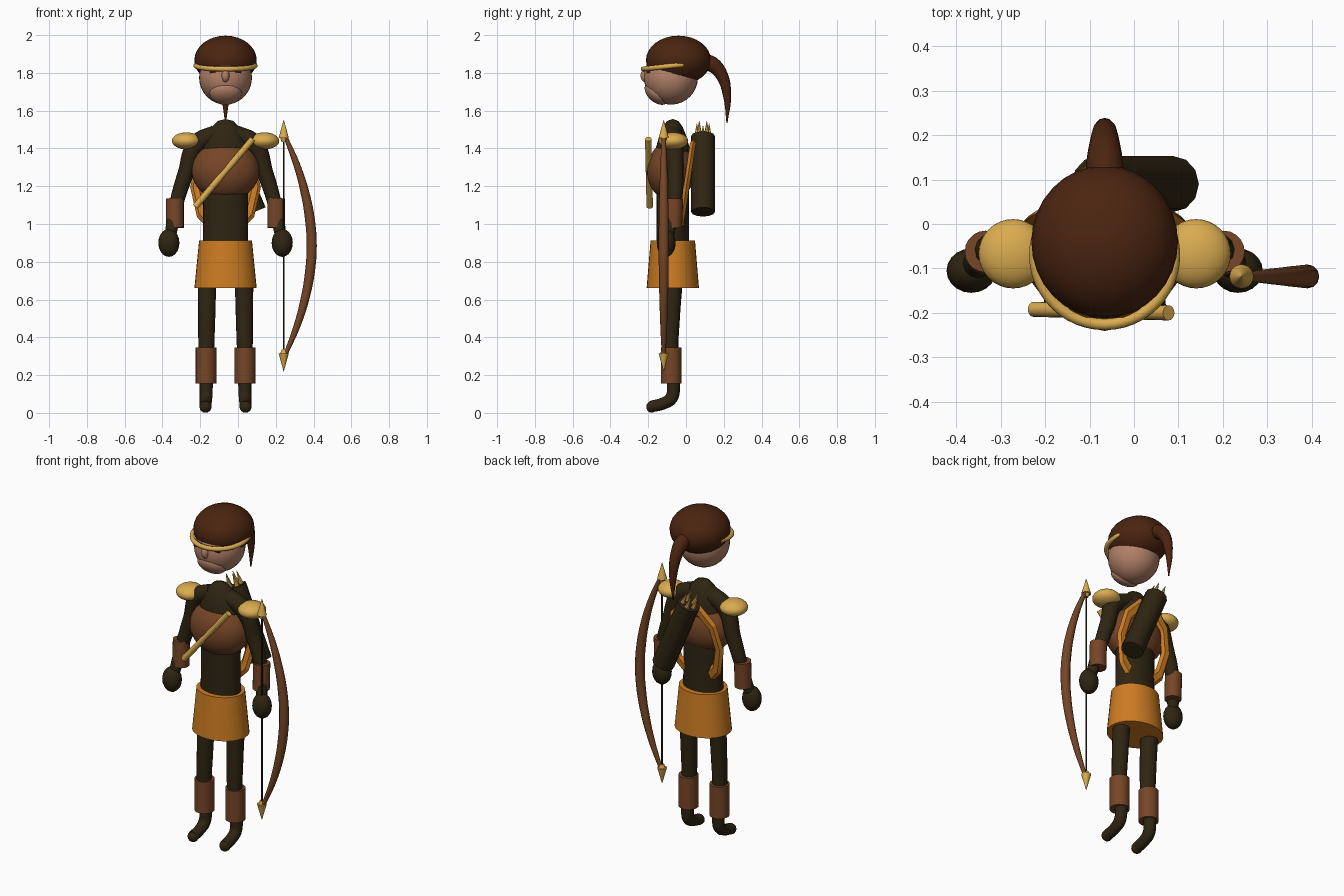
import bpy, math
from mathutils import Vector

if "Cube" in bpy.data.objects:
    bpy.data.objects.remove(bpy.data.objects["Cube"], do_unlink=True)

CX, CY = -0.066, -0.07  # centre line of the body


def material(name, r, g, b):
    m = bpy.data.materials.new(name)
    m.use_nodes = True
    m.diffuse_color = (r, g, b, 1)
    m.node_tree.nodes["Principled BSDF"].inputs["Base Color"].default_value = (r, g, b, 1)
    return m


GOLD = material("gold", 0.70, 0.41, 0.08)
ORANGE = material("orange cloth", 0.60, 0.20, 0.016)
SKIN = material("skin", 0.45, 0.22, 0.14)
LEATHER = material("brown leather", 0.18, 0.06, 0.02)
HAIR = material("dark brown hair", 0.07, 0.018, 0.005)
DARK = material("dark cloth", 0.028, 0.018, 0.006)


def finish(name, mat, angle=40):
    ob = bpy.context.object
    ob.name = ob.data.name = name
    ob.data.materials.clear()
    ob.data.materials.append(mat)
    bpy.ops.object.transform_apply(location=False, rotation=True, scale=True)
    bpy.ops.object.shade_smooth_by_angle(angle=math.radians(angle))
    return ob


def ellipsoid(name, mat, loc, radii, tilt=0, segs=32):
    bpy.ops.mesh.primitive_uv_sphere_add(segments=segs, ring_count=segs // 2,
                                         location=loc, rotation=(tilt, 0, 0))
    bpy.context.object.scale = radii
    return finish(name, mat)


def rod(name, mat, a, b, r1, r2, sides=16, flat=1.0):
    """Straight cylinder or cone from a to b."""
    a, b = Vector(a), Vector(b)
    d = b - a
    bpy.ops.mesh.primitive_cone_add(vertices=sides, radius1=r1, radius2=r2, depth=d.length,
                                    location=(a + b) / 2,
                                    rotation=d.to_track_quat('Z', 'Y').to_euler())
    bpy.context.object.scale.y = flat
    return finish(name, mat)


def tube(name, mat, points):
    """Smooth tapering tube through (x, y, z, radius) points."""
    cu = bpy.data.curves.new(name, 'CURVE')
    cu.dimensions = '3D'
    cu.bevel_depth = 1
    cu.bevel_resolution = 4
    cu.resolution_u = 8
    cu.use_fill_caps = True
    sp = cu.splines.new('BEZIER')
    sp.bezier_points.add(len(points) - 1)
    for bp, (x, y, z, r) in zip(sp.bezier_points, points):
        bp.co, bp.radius = (x, y, z), r
        bp.handle_left_type = bp.handle_right_type = 'AUTO'
    ob = bpy.data.objects.new(name, cu)
    bpy.context.collection.objects.link(ob)
    bpy.ops.object.select_all(action='DESELECT')
    ob.select_set(True)
    bpy.context.view_layer.objects.active = ob
    bpy.ops.object.convert(target='MESH')
    return finish(name, mat, 60)


# Head, jaw, nose and brow
ellipsoid("head", SKIN, (CX, -0.08, 1.775), (0.14, 0.143, 0.143))
ellipsoid("jaw", SKIN, (CX, -0.155, 1.692), (0.085, 0.075, 0.047), math.radians(-42))
ellipsoid("nose", SKIN, (CX, -0.215, 1.785), (0.022, 0.026, 0.035), segs=16)
bpy.ops.mesh.primitive_cube_add(size=1, location=(CX, -0.2, 1.815))
bpy.context.object.scale = (0.166, 0.02, 0.03)
finish("brow", HAIR)

# Hair, ponytail and headband
ellipsoid("hair", HAIR, (CX, -0.04, 1.867), (0.165, 0.172, 0.13))
tube("ponytail", HAIR, [(CX, 0.07, 1.865, 0.04), (CX, 0.135, 1.847, 0.042),
                        (CX, 0.188, 1.79, 0.033), (CX, 0.217, 1.683, 0.022),
                        (CX, 0.217, 1.535, 0.003)])
bpy.ops.mesh.primitive_torus_add(major_segments=48, minor_segments=12, major_radius=0.157,
                                 minor_radius=0.013, location=(CX, -0.07, 1.838),
                                 rotation=(0.11, 0, 0))
finish("headband", GOLD)

# Torso turned from a profile, flattened front to back
profile = [(0.12, 0.9), (0.118, 1.1), (0.125, 1.3), (0.125, 1.4), (0.1, 1.465),
           (0.072, 1.515), (0.042, 1.545), (0.001, 1.556)]
SIDES = 32
verts = [(r * math.cos(t), 0.72 * r * math.sin(t), z) for r, z in profile
         for t in (2 * math.pi * i / SIDES for i in range(SIDES))]
faces = [(k * SIDES + i, k * SIDES + (i + 1) % SIDES,
          (k + 1) * SIDES + (i + 1) % SIDES, (k + 1) * SIDES + i)
         for k in range(len(profile) - 1) for i in range(SIDES)]
mesh = bpy.data.meshes.new("torso")
mesh.from_pydata(verts, [], faces)
torso = bpy.data.objects.new("torso", mesh)
torso.location = (CX, CY, 0)
bpy.context.collection.objects.link(torso)
bpy.ops.object.select_all(action='DESELECT')
torso.select_set(True)
bpy.context.view_layer.objects.active = torso
finish("torso", DARK, 60)

# Breastplate, skirt and diagonal chest bar
ellipsoid("breastplate", LEATHER, (CX, -0.08, 1.282), (0.18, 0.127, 0.157))
rod("skirt", ORANGE, (CX, CY, 0.66), (CX, CY, 0.912), 0.165, 0.14, 32, 0.84)
rod("chest_bar", GOLD, (0.078, -0.2, 1.45), (-0.226, -0.192, 1.092), 0.017, 0.017)

# Faceted strap loop on the back
bpy.ops.mesh.primitive_torus_add(major_segments=10, minor_segments=6, major_radius=0.157,
                                 minor_radius=0.03, location=(CX, 0.002, 1.195),
                                 rotation=(math.radians(81.5), 0, 0))
bpy.context.object.scale = (1, 1.45, 0.6)
finish("back_strap", ORANGE, 20)

# Quiver with arrow tips
low, high = Vector((0.088, 0.09, 1.064)), Vector((-0.082, 0.09, 1.466))
axis = (high - low).normalized()
rod("quiver", DARK, low, high, 0.063, 0.063, 12)
across = axis.cross(Vector((0, 1, 0)))
for i in range(5):
    t = 2 * math.pi * i / 5
    p = high + 0.034 * (across * math.cos(t) + Vector((0, 1, 0)) * math.sin(t))
    rod(f"arrow_tip_{i + 1}", GOLD, p - axis * 0.01, p + axis * 0.075, 0.016, 0.001, 8)

# Arms and legs
for side, s in (("right", -1), ("left", 1)):
    def at(dx, y, z, *r):
        return (CX + s * dx, y, z, *r)

    tube(side + "_arm", DARK, [at(0.05, -0.068, 1.475, 0.05), at(0.15, -0.065, 1.425, 0.05),
                               at(0.21, -0.055, 1.27, 0.043), at(0.262, -0.062, 1.1, 0.037),
                               at(0.295, -0.1, 0.92, 0.03)])
    ellipsoid(side + "_shoulder_pad", GOLD, at(0.206, -0.067, 1.44), (0.078, 0.078, 0.045))
    rod(side + "_cuff", LEATHER, at(0.268, -0.068, 0.98), at(0.268, -0.062, 1.135), 0.047, 0.047, 20)
    ellipsoid(side + "_hand", DARK, at(0.3, -0.105, 0.9), (0.056, 0.05, 0.074), segs=20)
    tube(side + "_leg", DARK, [at(0.098, -0.065, 0.72, 0.05), at(0.1, -0.078, 0.5, 0.046),
                               at(0.102, -0.082, 0.32, 0.042), at(0.102, -0.066, 0.14, 0.035),
                               at(0.104, -0.078, 0.078, 0.034), at(0.105, -0.12, 0.05, 0.032),
                               at(0.106, -0.182, 0.034, 0.031)])
    ellipsoid(side + "_toe", DARK, at(0.106, -0.182, 0.032), (0.032, 0.028, 0.031), segs=16)
    rod(side + "_boot", LEATHER, at(0.103, -0.078, 0.155), at(0.103, -0.078, 0.345), 0.055, 0.055, 24)

# Bow: curved stave, string and pointed ends
BX, BY, BZ = 0.242, -0.118, 0.885
stave = []
for i in range(-4, 5):
    u = i / 4
    stave.append((BX + 0.012 + 0.136 * (1 - abs(u) ** 1.9), BY, BZ + 0.57 * u,
                  0.011 + 0.016 * (1 - u * u)))
tube("bow_stave", LEATHER, stave)
rod("bow_string", DARK, (BX, BY, BZ - 0.6), (BX, BY, BZ + 0.6), 0.005, 0.005, 8)
for name, s in (("upper", 1), ("lower", -1)):
    base = BZ + s * 0.57
    rod(name + "_bow_point", GOLD, (BX, BY, base), (BX, BY, BZ + s * 0.665), 0.027, 0.001, 20)
    rod(name + "_bow_socket", GOLD, (BX, BY, base - s * 0.02), (BX, BY, base), 0.012, 0.018, 16)
